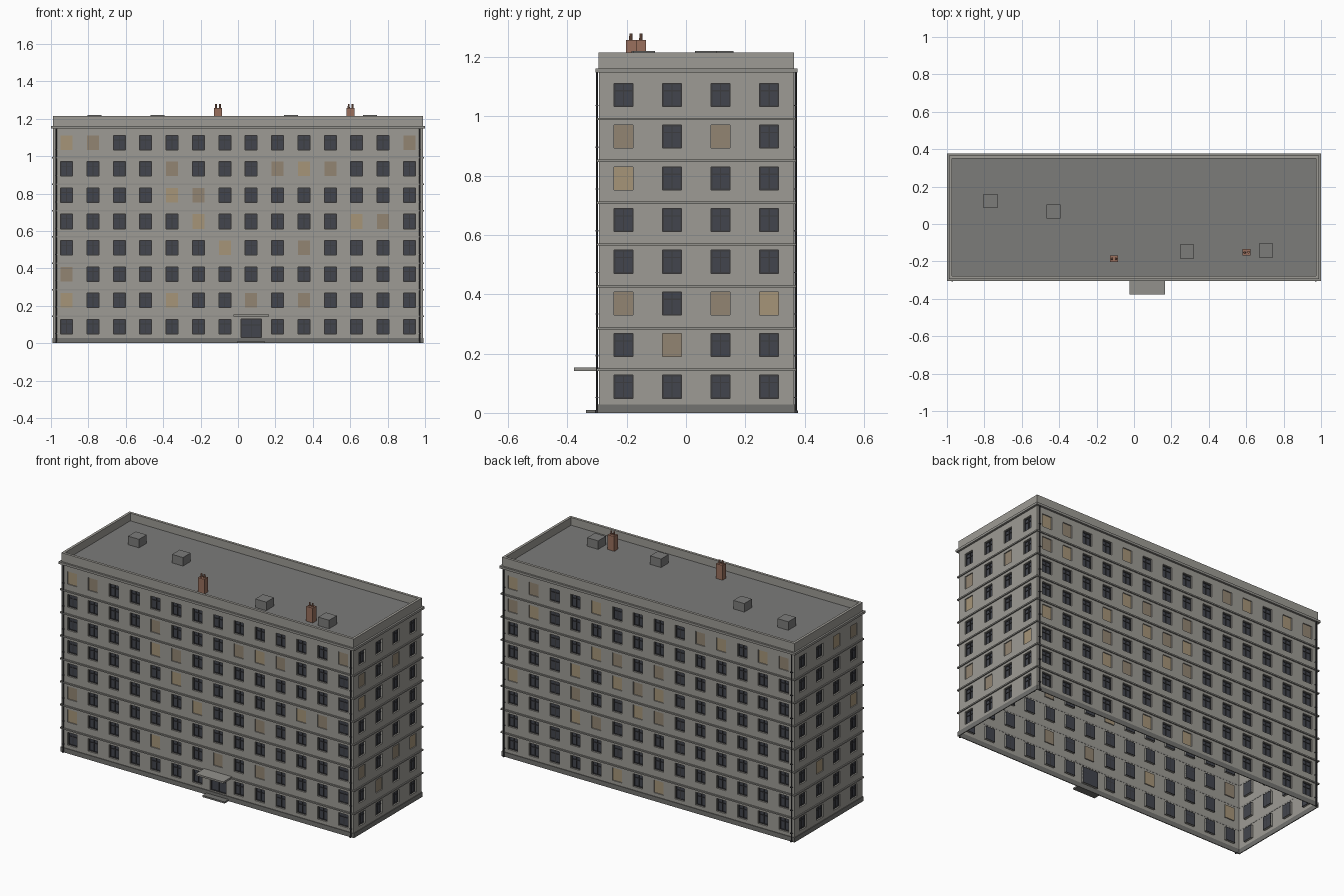
import bpy, bmesh
from math import radians
from mathutils import Matrix

if "Cube" in bpy.data.objects:
    bpy.data.objects.remove(bpy.data.objects["Cube"])

CY, HX, HY = 0.035, 0.988, 0.329      # body centre y, half width, half depth
TOP, FLOOR = 1.15, 0.1406             # eaves height, storey height
WW, WH = 0.064, 0.078                 # window opening


def material(name, r, g, b):
    m = bpy.data.materials.new(name)
    m.diffuse_color = (r, g, b, 1)
    m.use_nodes = True
    m.node_tree.nodes["Principled BSDF"].inputs["Base Color"].default_value = m.diffuse_color
    return m


WALL = material("wall_grey", 0.34, 0.33, 0.30)
TRIM = material("trim_grey", 0.29, 0.285, 0.265)
DARK = material("plinth_grey", 0.17, 0.17, 0.16)
ROOF = material("roof_grey", 0.2, 0.2, 0.195)
GLASS = material("dark_glass", 0.055, 0.06, 0.075)
FRAME = material("window_frame", 0.045, 0.045, 0.05)
TAN = material("curtain_tan", 0.29, 0.235, 0.17)
WARM = material("curtain_warm", 0.38, 0.30, 0.19)
BRICK = material("brick", 0.32, 0.16, 0.11)
PIPE = material("pipe_dark", 0.04, 0.04, 0.045)


def finish(name, bm, mats, matrix=None):
    if matrix:
        bm.transform(matrix)
    me = bpy.data.meshes.new(name)
    bm.to_mesh(me)
    bm.free()
    for m in mats:
        me.materials.append(m)
    ob = bpy.data.objects.new(name, me)
    bpy.context.collection.objects.link(ob)
    return ob


def add_box(bm, x0, x1, y0, y1, z0, z1, mat=0):
    mx = Matrix.Translation(((x0 + x1) / 2, (y0 + y1) / 2, (z0 + z1) / 2))
    mx = mx @ Matrix.Diagonal((x1 - x0, y1 - y0, z1 - z0, 1))
    r = bmesh.ops.create_cube(bm, size=1, matrix=mx)
    for f in {f for v in r["verts"] for f in v.link_faces}:
        f.material_index = mat


def box(name, x0, x1, y0, y1, z0, z1, mat):
    bm = bmesh.new()
    add_box(bm, x0, x1, y0, y1, z0, z1)
    return finish(name, bm, [mat])


def ring(name, z0, z1, out, inn, mat):
    """Rectangular hoop around the body, offset out / inn from the wall face."""
    bm = bmesh.new()
    loops = []
    for off, z in ((out, z0), (out, z1), (inn, z1), (inn, z0)):
        x, y = HX + off, HY + off
        loops.append([bm.verts.new((sx * x, CY + sy * y, z))
                      for sx, sy in ((-1, -1), (1, -1), (1, 1), (-1, 1))])
    for k in range(4):
        a, b = loops[k], loops[(k + 1) % 4]
        for i in range(4):
            j = (i + 1) % 4
            bm.faces.new((a[i], a[j], b[j], b[i]))
    return finish(name, bm, [mat])


def quad(bm, pts, mat=0):
    bm.faces.new([bm.verts.new(p) for p in pts]).material_index = mat


def facade(name, half, depth, cols, pitch, angle, lit, door=None):
    """Pierced wall with recessed windows; local x runs along the wall, -y is outward."""
    matrix = (Matrix.Translation((0, CY, 0)) @ Matrix.Rotation(radians(angle), 4, "Z")
              @ Matrix.Translation((0, -depth, 0)))
    holes = []
    for r in range(8):
        for c in range(cols):
            if door and r == 0 and c == 7:
                continue
            u, z = (c - (cols - 1) / 2) * pitch, 0.088 + r * FLOOR
            holes.append((u - WW / 2, u + WW / 2, z - WH / 2, z + WH / 2, (r, c) in lit, r + c))
    if door:
        holes.append((*door, False, 0))
    # wall cells around the openings
    us = sorted({round(v, 5) for h in holes for v in h[:2]} | {-half, half})
    zs = sorted({round(v, 5) for h in holes for v in h[2:4]} | {0, TOP})
    bm = bmesh.new()
    for a, b in zip(us, us[1:]):
        for c, d in zip(zs, zs[1:]):
            m, n = (a + b) / 2, (c + d) / 2
            if not any(h[0] < m < h[1] and h[2] < n < h[3] for h in holes):
                quad(bm, ((a, 0, c), (b, 0, c), (b, 0, d), (a, 0, d)))
    bmesh.ops.remove_doubles(bm, verts=bm.verts, dist=1e-5)
    win = bmesh.new()
    for a, b, c, d, on, k in holes:
        y = 0.006 if on else 0.013
        p = [(a, c), (b, c), (b, d), (a, d)]
        # reveals
        for i in range(4):
            q, s = p[i], p[(i + 1) % 4]
            quad(bm, ((q[0], 0, q[1]), (q[0], y, q[1]), (s[0], y, s[1]), (s[0], 0, s[1])))
        # pane, plus frame bars on dark windows
        quad(win, [(u, y, z) for u, z in p], (2 + k % 2) if on else 0)
        if not on:
            t, m, n = 0.004, (a + b) / 2, c + (d - c) * 0.68
            for e in ((a, a + t, c, d), (b - t, b, c, d), (a, b, c, c + t), (a, b, d - t, d),
                      (m - t / 2, m + t / 2, c, d), (a, b, n - t / 2, n + t / 2)):
                add_box(win, e[0], e[1], y - 0.004, y, e[2], e[3], 1)
    finish(name + "_wall", bm, [WALL], matrix)
    finish(name + "_windows", win, [GLASS, FRAME, TAN, WARM], matrix)


def rows(**kw):
    return {(int(k[1:]), c) for k, cs in kw.items() for c in cs}


# four facades, lit windows listed per storey
DX = 0.0705
facade("front", HX, HY, 14, 0.141, 0,
       rows(r7=(0, 1, 13), r6=(4, 8, 9, 10), r5=(4, 5), r4=(5, 11, 12), r3=(6, 9), r2=(0,),
            r1=(0, 4, 7, 9)), door=(DX - 0.054, DX + 0.054, 0.03, 0.128))
facade("right", HY, HX, 4, 0.1637, 90, rows(r6=(0, 2), r5=(0,), r2=(0, 2, 3), r1=(1,)))
facade("back", HX, HY, 14, 0.141, 180,
       rows(r7=(0, 1, 4, 9, 10, 12, 13), r6=(0, 1), r5=(4, 5, 7), r4=(3, 5, 6, 7),
            r3=(0, 3, 6, 7), r2=(3, 4), r0=(5, 7)))
facade("left", HY, HX, 4, 0.1637, 270, rows(r7=(2, 3), r4=(3,), r2=(1,)))

# plinth (broken visually by the door step), floor bands, cornice, parapet
ring("plinth", 0, 0.028, 0.004, -0.001, DARK)
for i in range(1, 8):
    ring(f"floor_band_{i}", i * 0.141, i * 0.141 + 0.008, 0.007, -0.001, TRIM)
ring("cornice", 1.148, 1.162, 0.012, -0.02, TRIM)
ring("parapet", 1.16, 1.215, 0.001, -0.015, WALL)
box("roof", -HX + 0.01, HX - 0.01, CY - HY + 0.01, CY + HY - 0.01, 1.152, 1.168, ROOF)

# entrance
FY = CY - HY
box("entrance_canopy", DX - 0.094, DX + 0.094, -0.377, FY + 0.002, 0.142, 0.153, TRIM)
box("entrance_step", DX - 0.075, DX + 0.075, -0.337, FY + 0.002, 0, 0.01, DARK)

# roof vents
for i, (x, y) in enumerate(((-0.767, 0.123), (-0.43, 0.067), (0.283, -0.147), (0.705, -0.142))):
    box(f"roof_vent_{i}", x - 0.037, x + 0.037, y - 0.037, y + 0.037, 1.165, 1.22, ROOF)

# chimneys with a pair of pots
for i, (x, y) in enumerate(((-0.107, -0.186), (0.602, -0.152))):
    bm = bmesh.new()
    add_box(bm, x - 0.022, x + 0.022, y - 0.017, y + 0.017, 1.165, 1.258)
    for s in (-1, 1):
        bmesh.ops.create_cone(bm, cap_ends=True, segments=10, radius1=0.006, radius2=0.005,
                              depth=0.022, matrix=Matrix.Translation((x + s * 0.01, y, 1.268)))
    finish(f"chimney_{i}", bm, [BRICK])

# corner drainpipes with clips and outlet shoes
for sx in (-1, 1):
    for sy in (-1, 1):
        x, y = sx * 0.973, CY + sy * (HY + 0.006)
        bm = bmesh.new()
        bmesh.ops.create_cone(bm, cap_ends=True, segments=8, radius1=0.004, radius2=0.004,
                              depth=1.145, matrix=Matrix.Translation((x, y, 0.5775)))
        for k in range(8):
            z = 0.05 + k * FLOOR
            add_box(bm, x - 0.006, x + 0.006, y - 0.005, y + 0.005, z, z + 0.004)
        add_box(bm, x - 0.004, x + 0.004, y - 0.007, y + 0.007, 0, 0.008)
        finish("drainpipe", bm, [PIPE])
